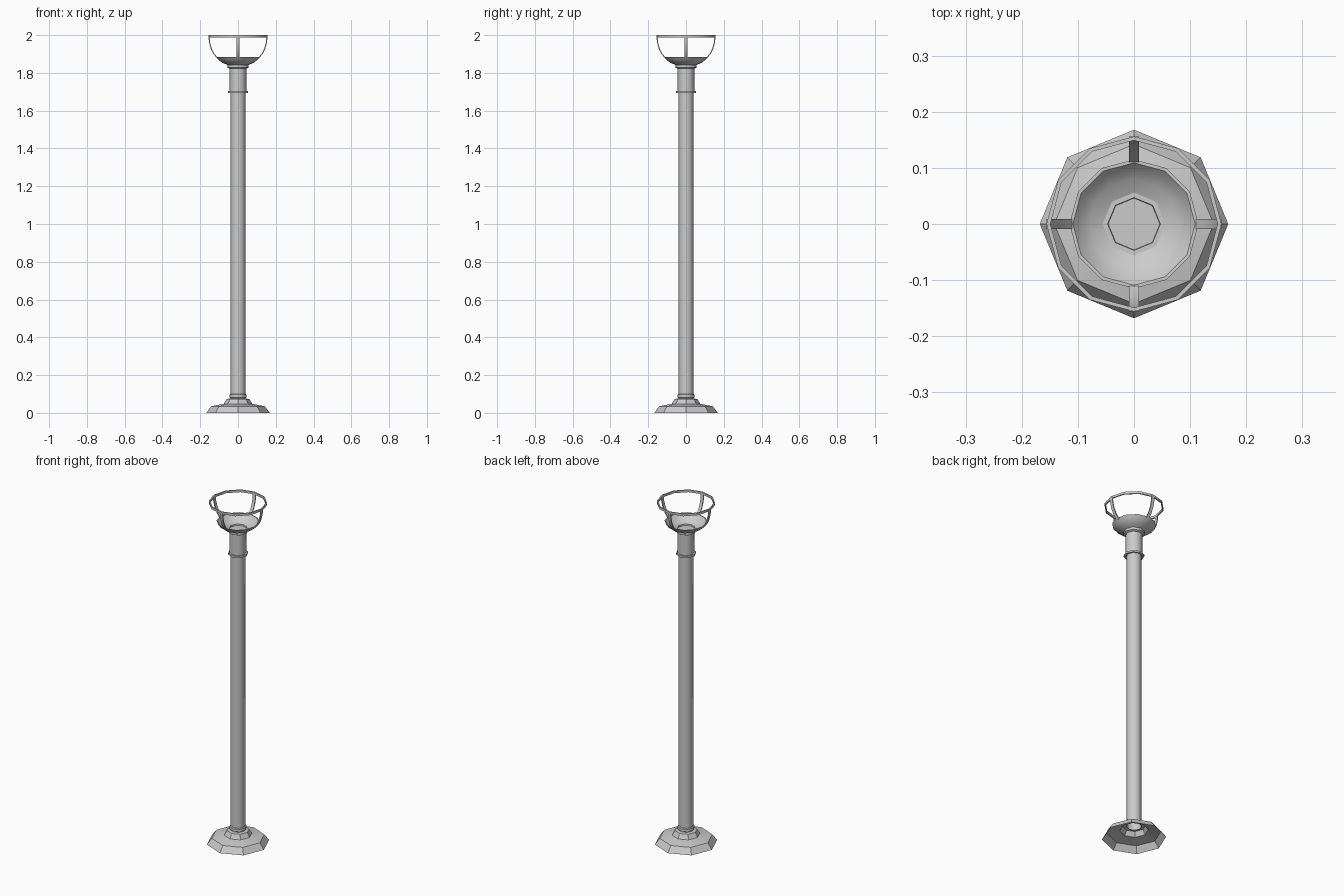
import bpy, bmesh, math
from mathutils import Vector

if "Cube" in bpy.data.objects:
    bpy.data.objects.remove(bpy.data.objects["Cube"])


def finish(name, bm, angle=40):
    mesh = bpy.data.meshes.new(name)
    bm.to_mesh(mesh)
    bm.free()
    ob = bpy.data.objects.new(name, mesh)
    bpy.context.collection.objects.link(ob)
    bpy.ops.object.select_all(action='DESELECT')
    ob.select_set(True)
    bpy.context.view_layer.objects.active = ob
    bpy.ops.object.shade_smooth_by_angle(angle=math.radians(angle))
    return ob


def lathe(name, profile, sides, closed=False, cap_top=False, angle=40):
    """Revolve (radius, z) points around z, with a vertex on each axis."""
    bm = bmesh.new()
    rings = [[bm.verts.new((r * math.cos(2 * math.pi * i / sides),
                            r * math.sin(2 * math.pi * i / sides), z))
              for i in range(sides)] for r, z in profile]
    pairs = list(zip(rings, rings[1:]))
    if closed:
        pairs.append((rings[-1], rings[0]))
    for a, b in pairs:
        for i in range(sides):
            j = (i + 1) % sides
            bm.faces.new((a[i], a[j], b[j], b[i]))
    if cap_top:
        bm.faces.new(rings[-1])
    return finish(name, bm, angle)


# Octagonal foot, open underneath
lathe("foot", [(0.168, 0), (0.142, 0.035), (0.075, 0.048), (0.06, 0.074), (0.04, 0.076)], 8, angle=20)

# Pole with a small bottom ring
lathe("pole", [(0.04, 0.07), (0.04, 1.71)], 8, angle=50)
lathe("pole_bottom_ring", [(0.04, 0.078), (0.046, 0.082), (0.046, 0.097), (0.04, 0.1)], 8, angle=50)

# Upper sleeve and its two rings
lathe("sleeve", [(0.04, 1.698), (0.045, 1.698), (0.045, 1.835)], 8, angle=50)
lathe("sleeve_lower_ring", [(0.044, 1.694), (0.054, 1.694), (0.054, 1.704), (0.044, 1.704)], 8, True, angle=50)
lathe("sleeve_upper_ring", [(0.044, 1.822), (0.056, 1.828), (0.056, 1.848), (0.047, 1.848),
                            (0.046, 1.84)], 8, cap_top=True, angle=50)

# Shallow bowl, thin walled
lathe("bowl", [(0.05, 1.840), (0.083, 1.853), (0.103, 1.869), (0.115, 1.885),
               (0.109, 1.885), (0.098, 1.872), (0.08, 1.858), (0.05, 1.845)], 12, True)

# Top hoop
lathe("top_hoop", [(0.156, 1.987), (0.156, 2.0), (0.149, 2.0), (0.149, 1.987)], 12, True)

# Four curved straps between bowl and hoop
path = [(0.109, 1.878), (0.129, 1.903), (0.143, 1.932), (0.151, 1.963), (0.153, 1.992)]
w, t = 0.009, 0.006
for k, side in enumerate(("right", "back", "left", "front")):
    bm = bmesh.new()
    rings = []
    for i, p in enumerate(path):
        a, b = Vector(path[max(i - 1, 0)]), Vector(path[min(i + 1, len(path) - 1)])
        d = (b - a).normalized()
        n = Vector((d.y, -d.x)) * t / 2
        rings.append([bm.verts.new((p[0] + s * n.x, y, p[1] + s * n.y))
                      for s, y in ((1, -w), (1, w), (-1, w), (-1, -w))])
    for a, b in zip(rings, rings[1:]):
        for i in range(4):
            j = (i + 1) % 4
            bm.faces.new((a[i], a[j], b[j], b[i]))
    bm.faces.new(rings[0][::-1])
    bm.faces.new(rings[-1])
    ob = finish("strap_" + side, bm)
    ob.rotation_euler.z = k * math.pi / 2
